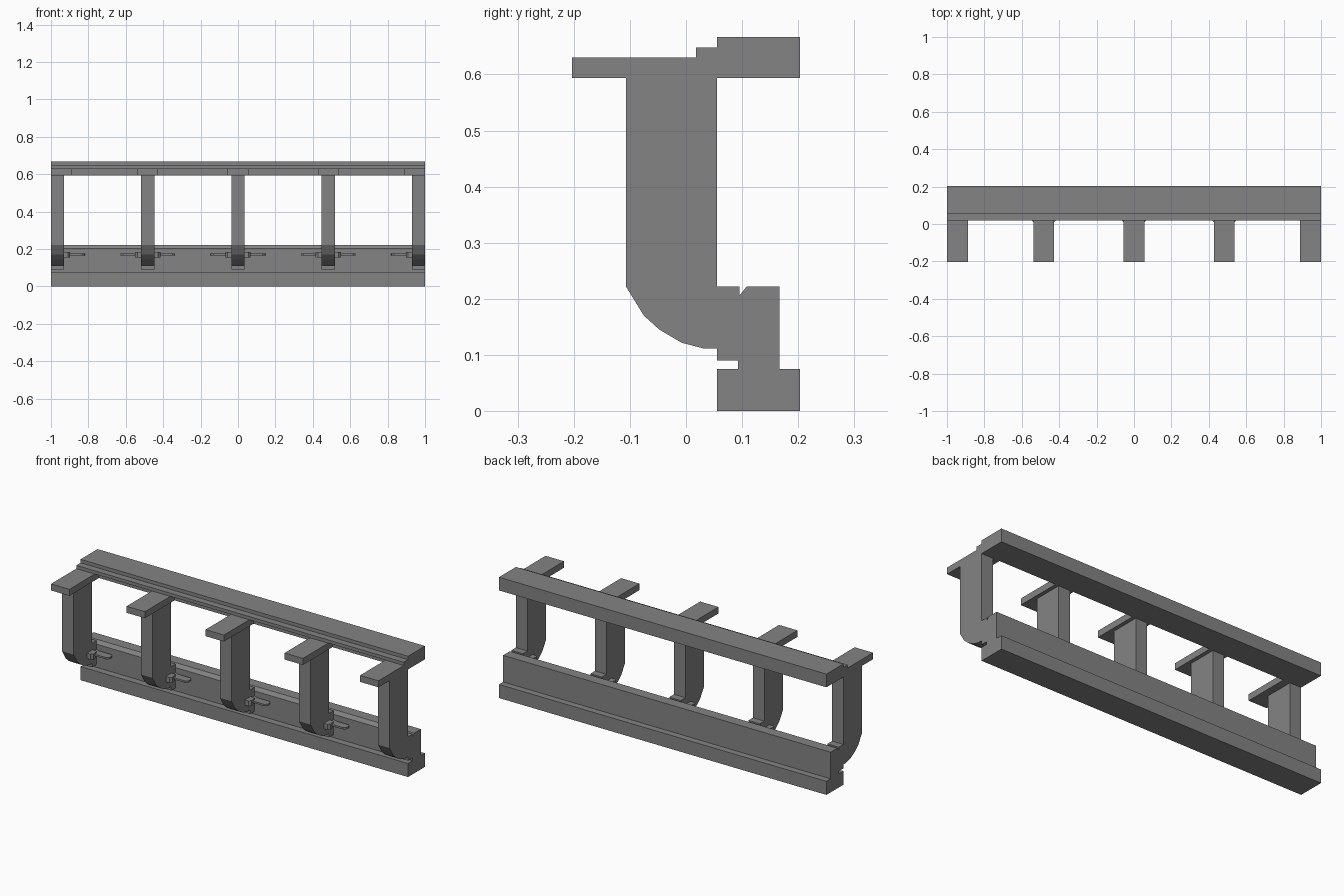
import bpy, bmesh

if "Cube" in bpy.data.objects:
    bpy.data.objects.remove(bpy.data.objects["Cube"])

grey = bpy.data.materials.new("mid_grey")
grey.use_nodes = True
grey.diffuse_color = (0.23, 0.23, 0.23, 1)
grey.node_tree.nodes["Principled BSDF"].inputs["Base Color"].default_value = grey.diffuse_color


def prism(name, outline, low, high, axis="x"):
    """Extrude an outline: (y, z) points along x, or (x, y) points along z."""
    bm = bmesh.new()
    place = (lambda p: (low, *p)) if axis == "x" else (lambda p: (*p, low))
    face = bm.faces.new([bm.verts.new(place(p)) for p in outline])
    new = bmesh.ops.extrude_face_region(bm, geom=[face])["geom"]
    offset = (high - low, 0, 0) if axis == "x" else (0, 0, high - low)
    bmesh.ops.translate(bm, vec=offset, verts=[g for g in new if isinstance(g, bmesh.types.BMVert)])
    bmesh.ops.recalc_face_normals(bm, faces=bm.faces)
    mesh = bpy.data.meshes.new(name)
    bm.to_mesh(mesh)
    bm.free()
    mesh.materials.append(grey)
    obj = bpy.data.objects.new(name, mesh)
    bpy.context.collection.objects.link(obj)
    return obj


def rect(a0, a1, b0, b1):
    return [(a0, b0), (a1, b0), (a1, b1), (a0, b1)]


# Long rails: plinth, low wall with a chamfered front, and stepped top beam
prism("base_rail", rect(0.055, 0.203, 0, 0.075), -1, 1)
prism("low_wall", [(0.093, 0.075), (0.167, 0.075), (0.167, 0.222),
                   (0.108, 0.222), (0.093, 0.203)], -1, 1)
prism("top_beam", [(0.055, 0.594), (0.203, 0.594), (0.203, 0.667), (0.055, 0.667),
                   (0.055, 0.648), (0.018, 0.648), (0.018, 0.63), (0.055, 0.63)], -1, 1)

# Curved post outline, including the foot against the wall
post = [(-0.107, 0.594), (-0.107, 0.222), (-0.075, 0.17), (-0.047, 0.145), (-0.008, 0.122),
        (0.03, 0.112), (0.055, 0.112), (0.055, 0.09), (0.095, 0.09), (0.095, 0.222),
        (0.055, 0.222), (0.055, 0.594)]


def clamp(x):
    return max(-1, min(1, x))


for i in range(5):
    x = -0.965 + i * 0.4825
    prism(f"post_{i}", post, x - 0.035, x + 0.035)

    # Cap bracket under the top beam, flush with the ends
    mid = max(-0.944, min(0.944, x))
    prism(f"cap_{i}", rect(-0.203, 0.056, 0.594, 0.63), mid - 0.056, mid + 0.056)

    # Cleat: a stubby collar and thin rounded blades on the free sides
    for side, label in ((-1, "right"), (1, "left")):
        if abs(x + side * 0.06) > 1:
            continue
        collar = [(0.03, 0.01), (0.056, 0.01), (0.068, 0.022), (0.06, 0.06), (0.03, 0.06)]
        prism(f"cleat_collar_{label}_{i}", [(clamp(x + side * a), y) for a, y in collar],
              0.155, 0.185, "z")
        blade = [(0.03, 0.04), (0.132, 0.04), (0.143, 0.05), (0.146, 0.063),
                 (0.143, 0.076), (0.132, 0.085), (0.06, 0.085), (0.03, 0.094)]
        prism(f"cleat_blade_{label}_{i}", [(clamp(x + side * a), y) for a, y in blade],
              0.165, 0.175, "z")
